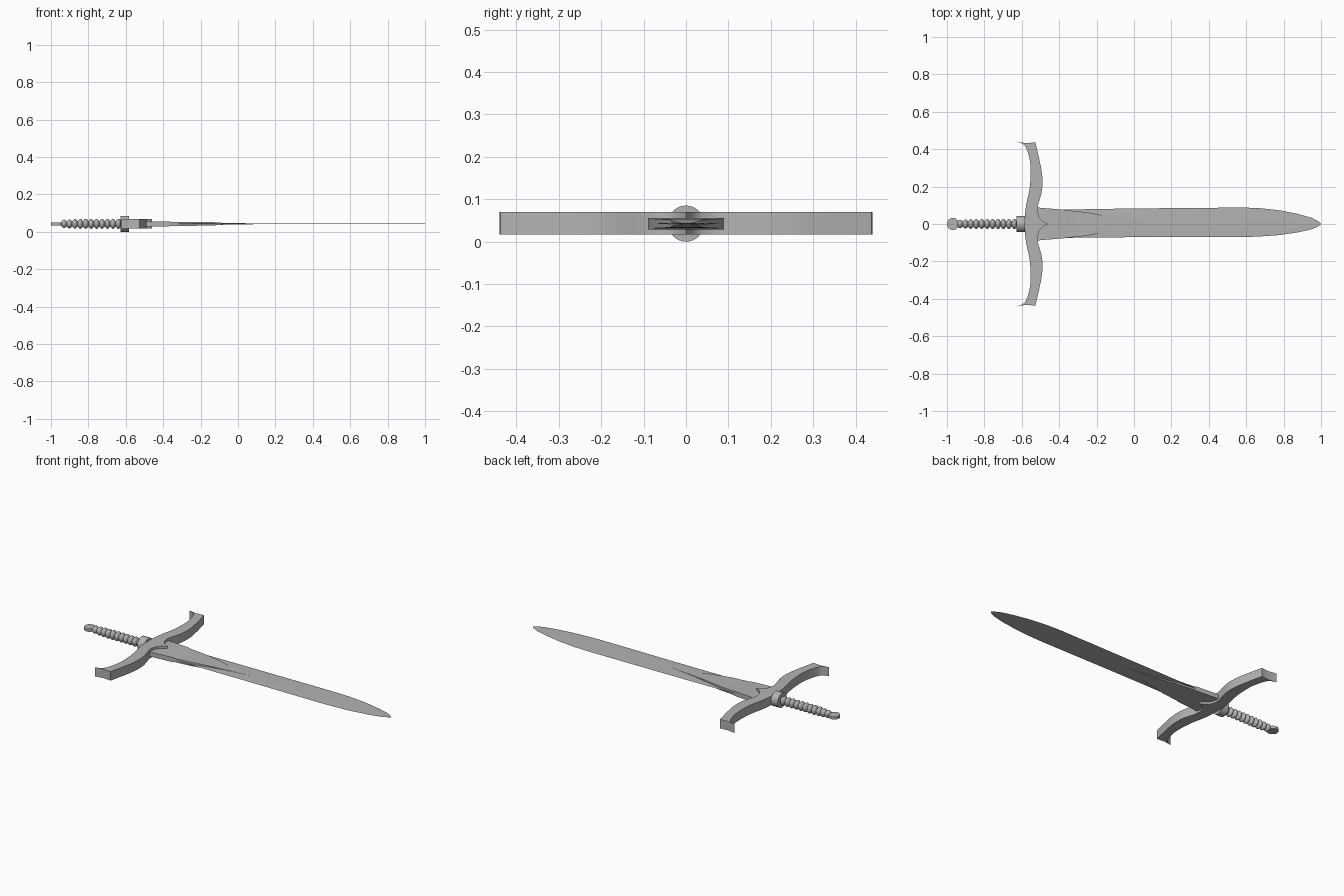
import bpy, bmesh, math
from mathutils import Matrix

if "Cube" in bpy.data.objects:
    bpy.data.objects.remove(bpy.data.objects["Cube"])

ZC = 0.0425  # height of the sword's middle plane

steel = bpy.data.materials.new("grey steel")
steel.use_nodes = True
GREY = (0.45, 0.45, 0.45, 1)
steel.diffuse_color = GREY
steel.node_tree.nodes["Principled BSDF"].inputs["Base Color"].default_value = GREY


def finish(name, bm, angle=30):
    bmesh.ops.recalc_face_normals(bm, faces=bm.faces)
    mesh = bpy.data.meshes.new(name)
    bm.to_mesh(mesh)
    bm.free()
    mesh.materials.append(steel)
    obj = bpy.data.objects.new(name, mesh)
    bpy.context.collection.objects.link(obj)
    obj.location.z = ZC
    bpy.ops.object.select_all(action='DESELECT')
    obj.select_set(True)
    bpy.context.view_layer.objects.active = obj
    bpy.ops.object.shade_smooth_by_angle(angle=math.radians(angle))
    return obj


def loft(name, sections, angle=30):
    """Bridge rings of points and close both ends."""
    bm = bmesh.new()
    rings = [[bm.verts.new(p) for p in ring] for ring in sections]
    n = len(rings[0])
    for a, b in zip(rings, rings[1:]):
        for i in range(n):
            j = (i + 1) % n
            bm.faces.new((a[i], a[j], b[j], b[i]))
    bm.faces.new(rings[0])
    bm.faces.new(rings[-1])
    return finish(name, bm, angle)


def cylinder(name, x, radius, depth, axis):
    bm = bmesh.new()
    turn = Matrix.Rotation(math.pi / 2, 4, 'Y') if axis == 'X' else Matrix()
    bmesh.ops.create_cone(bm, cap_ends=True, segments=32, radius1=radius,
                          radius2=radius, depth=depth,
                          matrix=Matrix.Translation((x, 0, 0)) @ turn)
    return finish(name, bm)


def smooth_path(pts, steps=4):
    """Catmull-Rom curve through the points."""
    ext = [pts[0]] + pts + [pts[-1]]
    out = []
    for a, b, c, d in zip(ext, ext[1:], ext[2:], ext[3:]):
        for k in range(steps):
            t = k / steps
            out.append(tuple(0.5 * (2 * q + (r - p) * t + (2 * p - 5 * q + 4 * r - s) * t * t
                                    + (3 * q - p - 3 * r + s) * t ** 3)
                             for p, q, r, s in zip(a, b, c, d)))
    return out + [pts[-1]]


# Blade: thin, with a shallow ridge along the middle (x, upper, lower, half thickness)
blade = [(-0.52, 0.085, -0.08, 0.008), (-0.37, 0.077, -0.074, 0.007),
         (-0.08, 0.082, -0.071, 0.004), (0.11, 0.084, -0.07, 0.002),
         (0.58, 0.088, -0.07, 0.0015), (0.67, 0.085, -0.067, 0.0015),
         (0.78, 0.073, -0.059, 0.0013), (0.88, 0.053, -0.044, 0.0012),
         (0.95, 0.033, -0.028, 0.001), (0.985, 0.015, -0.013, 0.001),
         (1.0, 0.001, -0.001, 0.0008)]
loft("blade", [[(x, u, 0), (x, 0, h), (x, l, 0), (x, 0, -h)] for x, u, l, h in blade])

# Raised base of the blade, narrowing to a point (x, half width, half thickness)
base = [(-0.54, 0.088, 0.0135), (-0.515, 0.088, 0.0135), (-0.37, 0.076, 0.0135),
        (-0.36, 0.074, 0.011), (-0.26, 0.064, 0.011), (-0.135, 0.04, 0.009),
        (-0.08, 0.028, 0.005), (0.1, 0.003, 0.002)]
loft("blade_base", [[(x, w, h), (x, -w, h), (x, -w, -h), (x, w, -h)] for x, w, h in base])

# Crossguard: half outline mirrored across the blade, then extruded
inner = smooth_path([(-0.46, 0), (-0.495, 0.022), (-0.511, 0.05), (-0.515, 0.09),
                     (-0.492, 0.18), (-0.491, 0.26), (-0.505, 0.34), (-0.527, 0.437)])
outer = smooth_path([(-0.625, 0.44), (-0.59, 0.425), (-0.57, 0.39), (-0.553, 0.31),
                     (-0.557, 0.2), (-0.575, 0.11), (-0.583, 0.05), (-0.584, 0)])
half = inner + [(-0.575, 0.432)] + outer
outline = half + [(x, -y) for x, y in reversed(half[1:-1])]
loft("crossguard", [[(x, y, z) for x, y in outline] for z in (-0.026, 0.027)])

# Collar between guard and grip, and disc pommel lying flat
cylinder("collar", -0.606, 0.0425, 0.045, 'X')
cylinder("pommel", -0.968, 0.032, 0.016, 'Z')

# Grip: turned profile with a row of rounded ribs
RIBS, STEPS, SIDES = 11, 8, 24
START, END = -0.945, -0.625
rings = []
for i in range(RIBS * STEPS + 1):
    t = i / (RIBS * STEPS)
    bulge = abs(math.sin(math.pi * RIBS * t))
    r = 0.013 + (0.008 + 0.006 * min(1, t * 4)) * bulge
    x = START + (END - START) * t
    rings.append([(x, r * math.cos(a), r * math.sin(a))
                  for a in (2 * math.pi * k / SIDES for k in range(SIDES))])
loft("grip", rings, 50)
